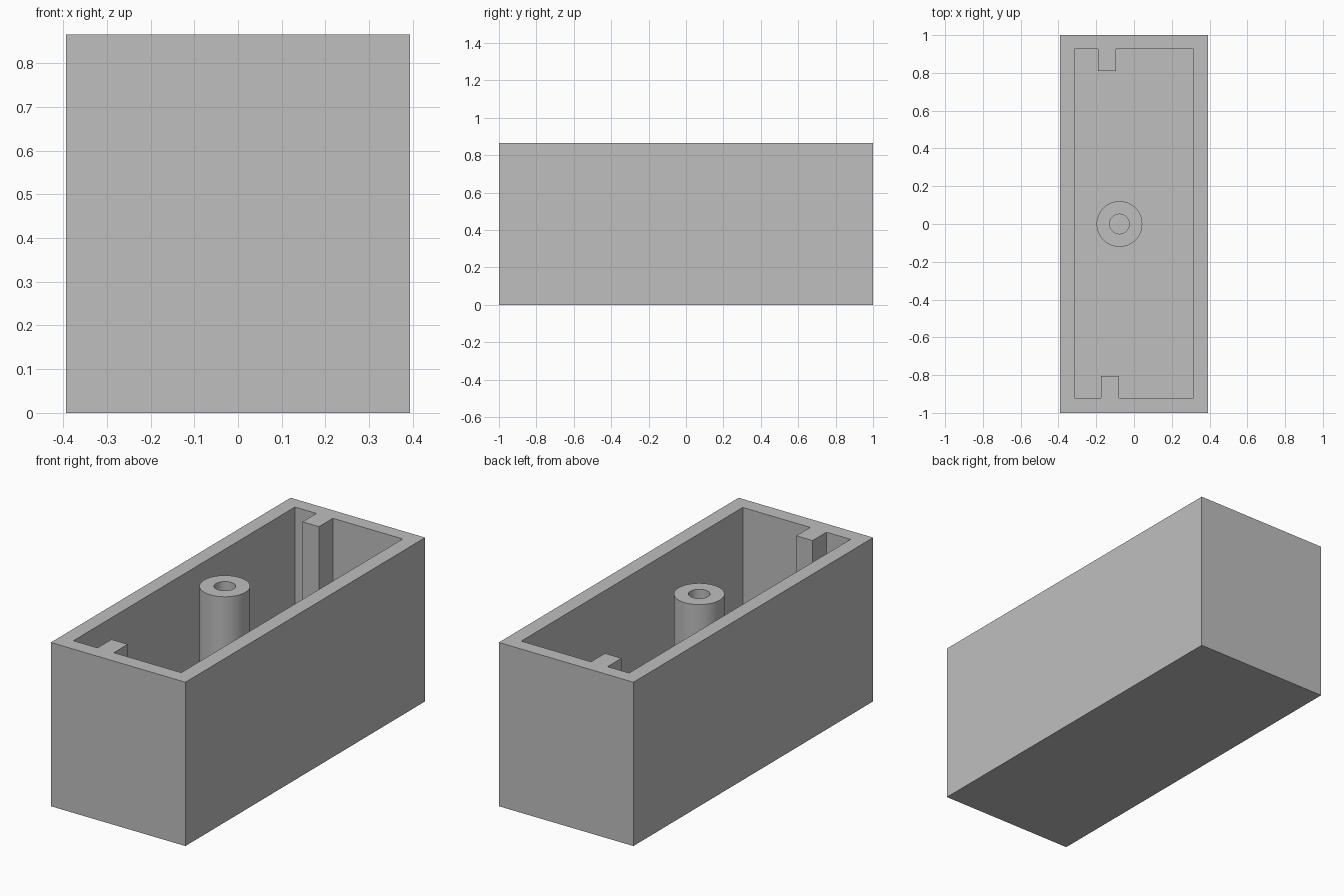
import bpy
import bmesh
import math
from mathutils import Vector

default = bpy.data.objects.get("Cube")
if default:
    bpy.data.objects.remove(default, do_unlink=True)

HALF_X, HALF_Y, TOP, FLOOR = 0.393, 1.0, 0.865, 0.08

grey = bpy.data.materials.new("plain_grey")
grey.use_nodes = True
GREY = (0.52, 0.52, 0.52, 1)
grey.diffuse_color = GREY
grey.node_tree.nodes["Principled BSDF"].inputs["Base Color"].default_value = GREY


def finish(name, bm):
    """Turn a bmesh into a linked grey object."""
    bmesh.ops.recalc_face_normals(bm, faces=bm.faces)
    mesh = bpy.data.meshes.new(name)
    bm.to_mesh(mesh)
    bm.free()
    mesh.materials.append(grey)
    obj = bpy.data.objects.new(name, mesh)
    bpy.context.collection.objects.link(obj)
    return obj


def prism(name, outline, bottom, top):
    """Extrude a flat outline straight up."""
    bm = bmesh.new()
    base = bm.faces.new([bm.verts.new((x, y, bottom)) for x, y in outline])
    lifted = bmesh.ops.extrude_face_region(bm, geom=[base], use_keep_orig=True)["geom"]
    verts = [v for v in lifted if isinstance(v, bmesh.types.BMVert)]
    bmesh.ops.translate(bm, verts=verts, vec=Vector((0, 0, top - bottom)))
    return finish(name, bm)


# Outer box
box = prism("box_shell", [(-HALF_X, -HALF_Y), (HALF_X, -HALF_Y),
                          (HALF_X, HALF_Y), (-HALF_X, HALF_Y)], 0, TOP)

# Pocket outline, notched so that a rib stays on each end wall
left, right, front, back = -0.316, 0.314, -0.922, 0.926
pocket = prism("pocket_cutter", [
    (left, front), (-0.175, front), (-0.175, -0.806), (-0.08, -0.806), (-0.08, front),
    (right, front), (right, back),
    (-0.094, back), (-0.094, 0.81), (-0.19, 0.81), (-0.19, back), (left, back),
], FLOOR, TOP + 0.2)
pocket.hide_render = True

cut = box.modifiers.new("pocket", 'BOOLEAN')
cut.operation = 'DIFFERENCE'
cut.solver = 'EXACT'
cut.object = pocket
bpy.context.view_layer.objects.active = box
box.select_set(True)
bpy.ops.object.modifier_apply(modifier=cut.name)
bpy.data.objects.remove(pocket, do_unlink=True)

# Hollow round post, its foot set into the floor
bm = bmesh.new()
sink = FLOOR / 2
profile = [(0.052, sink), (0.052, TOP), (0.121, TOP), (0.121, sink)]
ring = [bm.verts.new((r, 0, z)) for r, z in profile]
edges = [bm.edges.new((ring[i - 1], ring[i])) for i in range(len(ring))]
bmesh.ops.spin(bm, geom=ring + edges, cent=(0, 0, 0), axis=(0, 0, 1),
               angle=math.tau, steps=64, use_merge=True)
bmesh.ops.remove_doubles(bm, verts=bm.verts, dist=0.0001)
post = finish("hollow_post", bm)
post.location.x = -0.077
bpy.ops.object.select_all(action='DESELECT')
post.select_set(True)
bpy.context.view_layer.objects.active = post
bpy.ops.object.shade_smooth_by_angle(angle=math.radians(30))
